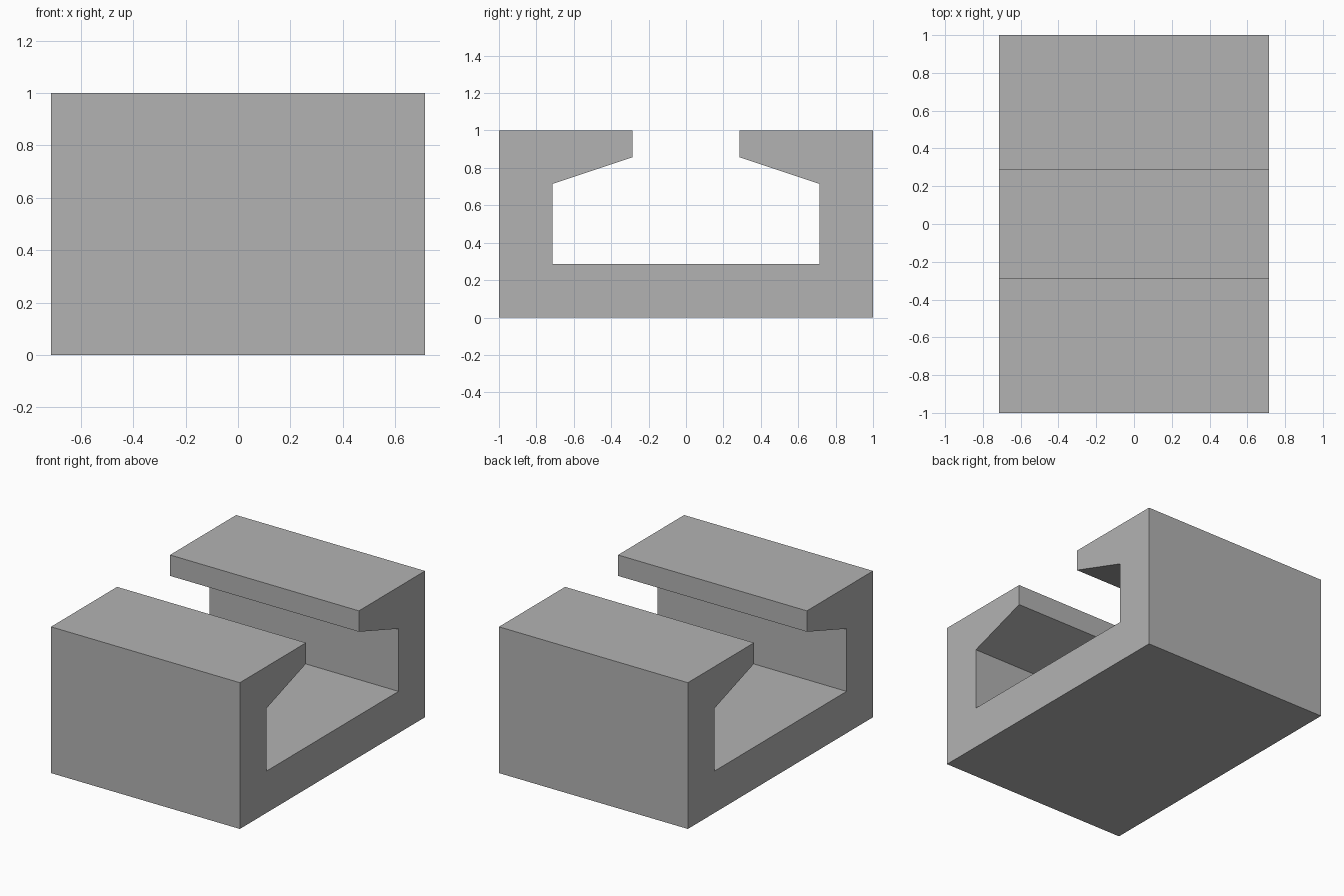
import bpy
import bmesh

cube = bpy.data.objects.get("Cube")
if cube:
    bpy.data.objects.remove(cube, do_unlink=True)

# Plain grey finish
GREY = (0.45, 0.45, 0.45, 1.0)
grey = bpy.data.materials.new("plain grey")
grey.use_nodes = True
grey.diffuse_color = GREY
grey.node_tree.nodes["Principled BSDF"].inputs["Base Color"].default_value = GREY

# Slotted channel cross-section: one half as (y, z), mirrored into a closed loop
U = 1 / 7
HALF_LENGTH = 5 * U
half = [(1, 0), (1, 1), (2 * U, 1), (2 * U, 6 * U), (5 * U, 5 * U), (5 * U, 2 * U)]
profile = half + [(-y, z) for y, z in reversed(half)]

# Extrude the section along x
bm = bmesh.new()
end = bm.faces.new([bm.verts.new((-HALF_LENGTH, y, z)) for y, z in profile])
swept = bmesh.ops.extrude_face_region(bm, geom=[end], use_keep_orig=True)
moved = [g for g in swept["geom"] if isinstance(g, bmesh.types.BMVert)]
bmesh.ops.translate(bm, verts=moved, vec=(2 * HALF_LENGTH, 0, 0))
bmesh.ops.recalc_face_normals(bm, faces=bm.faces)

mesh = bpy.data.meshes.new("slotted_channel")
bm.to_mesh(mesh)
bm.free()
mesh.materials.append(grey)
channel = bpy.data.objects.new("slotted_channel", mesh)
bpy.context.collection.objects.link(channel)
